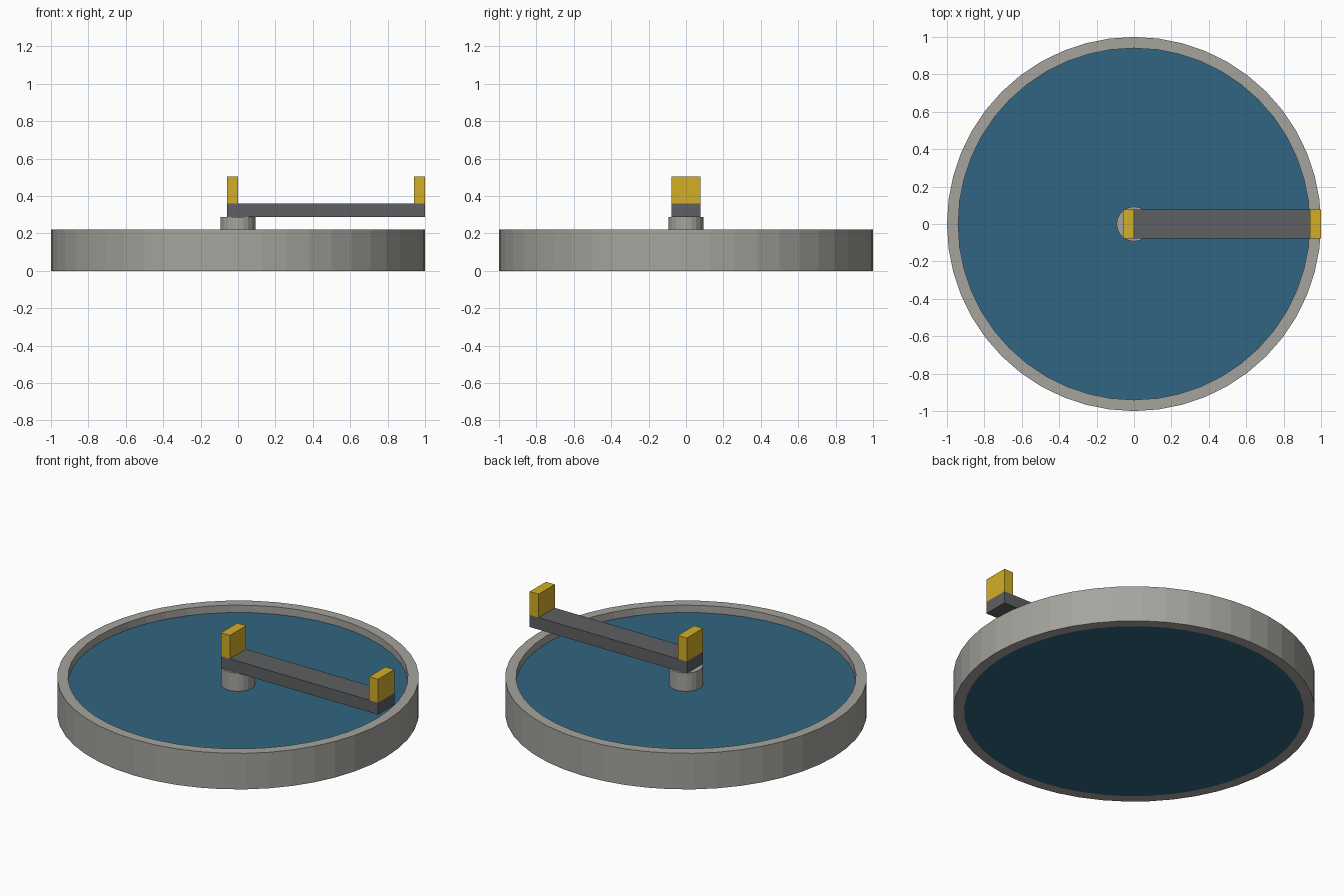
import bpy, bmesh, math

if "Cube" in bpy.data.objects:
    bpy.data.objects.remove(bpy.data.objects["Cube"])


def material(name, rgb):
    m = bpy.data.materials.new(name)
    m.diffuse_color = (*rgb, 1.0)
    m.use_nodes = True
    m.node_tree.nodes["Principled BSDF"].inputs["Base Color"].default_value = m.diffuse_color
    return m


concrete = material("concrete_grey", (0.38, 0.37, 0.34))
water_blue = material("water_blue", (0.03, 0.13, 0.22))
steel = material("dark_steel", (0.11, 0.115, 0.12))
yellow = material("safety_yellow", (0.65, 0.42, 0.02))


def finish(name, bm, mat):
    bmesh.ops.recalc_face_normals(bm, faces=bm.faces)
    me = bpy.data.meshes.new(name)
    bm.to_mesh(me)
    bm.free()
    me.materials.append(mat)
    ob = bpy.data.objects.new(name, me)
    bpy.context.collection.objects.link(ob)
    return ob


def ring_of_verts(bm, r, z, n):
    return [bm.verts.new((r * math.cos(2 * math.pi * i / n),
                          r * math.sin(2 * math.pi * i / n), z)) for i in range(n)]


def cylinder(name, r, z0, z1, n, mat):
    bm = bmesh.new()
    lo, hi = ring_of_verts(bm, r, z0, n), ring_of_verts(bm, r, z1, n)
    bm.faces.new(lo)
    bm.faces.new(hi)
    for i in range(n):
        j = (i + 1) % n
        bm.faces.new((lo[i], lo[j], hi[j], hi[i]))
    return finish(name, bm, mat)


def tube(name, r_out, r_in, z0, z1, n, mat):
    bm = bmesh.new()
    loops = [ring_of_verts(bm, r, z, n)
             for r, z in ((r_out, z0), (r_out, z1), (r_in, z1), (r_in, z0))]
    for k in range(4):
        a, b = loops[k], loops[(k + 1) % 4]
        for i in range(n):
            j = (i + 1) % n
            bm.faces.new((a[i], a[j], b[j], b[i]))
    return finish(name, bm, mat)


def box(name, x0, x1, half_y, z0, z1, mat):
    bm = bmesh.new()
    bmesh.ops.create_cube(bm, size=1.0)
    for v in bm.verts:
        v.co = (x1 if v.co.x > 0 else x0,
                half_y if v.co.y > 0 else -half_y,
                z1 if v.co.z > 0 else z0)
    return finish(name, bm, mat)


# Round tank wall and the water filling it
tube("tank_wall", 1.0, 0.94, 0.0, 0.22, 48, concrete)
cylinder("water", 0.94, 0.0, 0.175, 48, water_blue)

# Centre column carrying the bridge
cylinder("centre_column", 0.093, 0.005, 0.287, 20, concrete)

# Walkway bridge from the centre to the rim
box("bridge_deck", -0.06, 1.0, 0.078, 0.287, 0.36, steel)

# Yellow end barriers
for name, x in (("inner_barrier", -0.06), ("outer_barrier", 0.94)):
    box(name, x, x + 0.06, 0.078, 0.36, 0.503, yellow)
